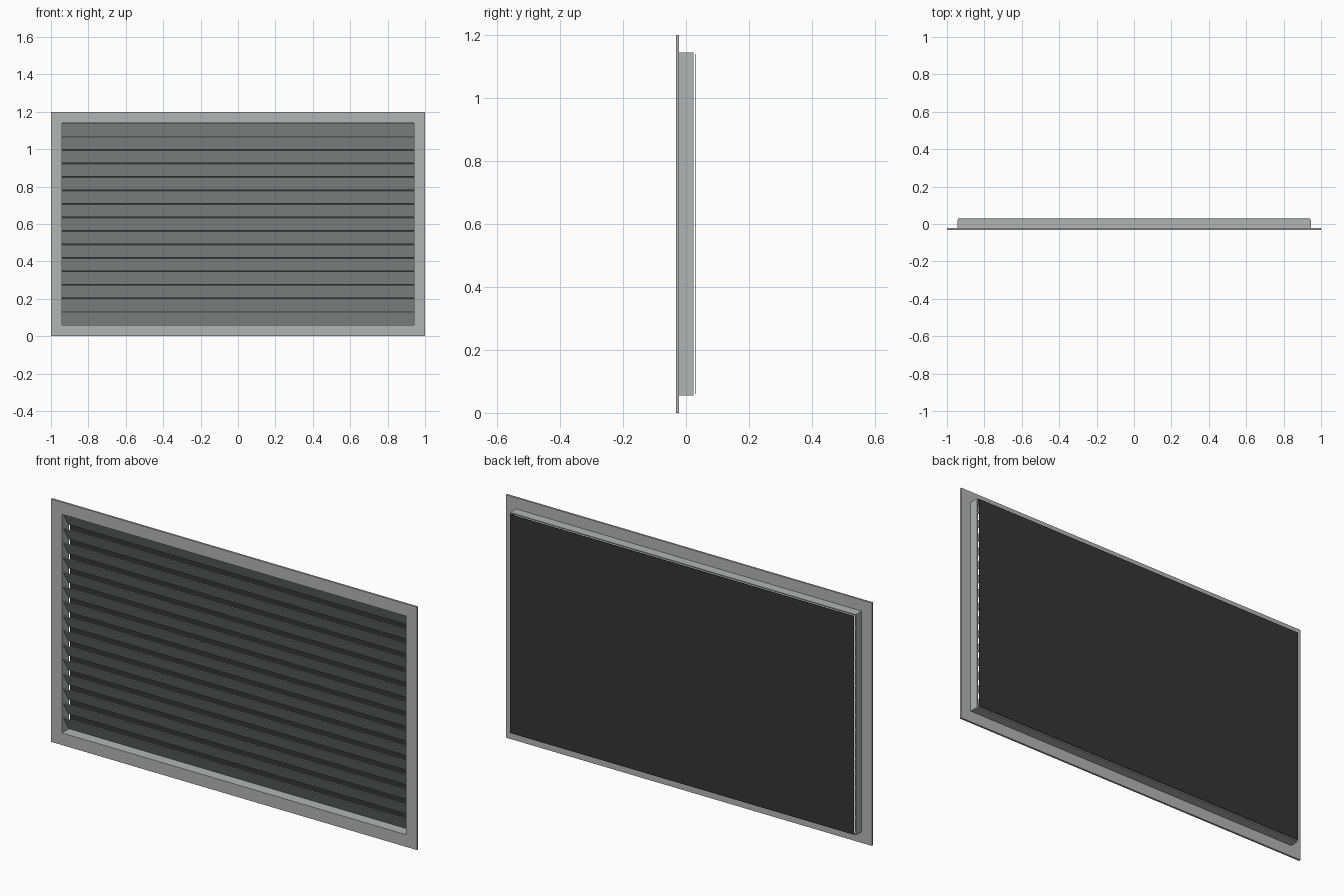
import bpy, bmesh, math
from mathutils import Matrix

if "Cube" in bpy.data.objects:
    bpy.data.objects.remove(bpy.data.objects["Cube"])


def material(name, rgb):
    m = bpy.data.materials.new(name)
    m.diffuse_color = (*rgb, 1)
    m.use_nodes = True
    m.node_tree.nodes["Principled BSDF"].inputs["Base Color"].default_value = m.diffuse_color
    return m


GREY = material("light grey metal", (0.45, 0.46, 0.455))
DARK = material("dark mesh", (0.035, 0.035, 0.035))


def finish(name, bm, mat):
    bmesh.ops.recalc_face_normals(bm, faces=bm.faces)
    me = bpy.data.meshes.new(name)
    bm.to_mesh(me)
    bm.free()
    me.materials.append(mat)
    ob = bpy.data.objects.new(name, me)
    bpy.context.collection.objects.link(ob)
    return ob


def box(name, size, loc, mat, tilt=0.0):
    bm = bmesh.new()
    bmesh.ops.create_cube(bm, size=1)
    bm.transform(Matrix.Translation(loc) @ Matrix.Rotation(tilt, 4, 'X')
                 @ Matrix.Diagonal((*size, 1)))
    return finish(name, bm, mat)


def ring(name, outer, inner, y0, y1, mat):
    """Rectangular frame centred on z = 0.6; outer/inner are half sizes."""
    bm = bmesh.new()
    loops = []
    for (hx, hz), y in ((outer, y0), (outer, y1), (inner, y1), (inner, y0)):
        loops.append([bm.verts.new((sx * hx, y, 0.6 + sz * hz))
                      for sx, sz in ((-1, -1), (1, -1), (1, 1), (-1, 1))])
    for i in range(4):
        a, b = loops[i], loops[(i + 1) % 4]
        for j in range(4):
            k = (j + 1) % 4
            bm.faces.new((a[j], a[k], b[k], b[j]))
    return finish(name, bm, mat)


# Front flange and the collar behind it
ring("front_flange", (1.0, 0.6), (0.94, 0.54), -0.032, -0.022, GREY)
ring("collar", (0.945, 0.545), (0.94, 0.54), -0.022, 0.024, GREY)

# Tilted louvre slats: front edge high, rear edge low
PITCH = 1.08 / 15
slats = box("louvre_slats", (1.88, 0.004, 0.08), (0, 0.001, 0.06 + PITCH / 2),
            GREY, math.radians(32))
arr = slats.modifiers.new("stack", 'ARRAY')
arr.count = 15
arr.use_relative_offset = False
arr.use_constant_offset = True
arr.constant_offset_displace = (0, 0, PITCH)

# Dark screen closing the back
box("back_screen", (1.88, 0.002, 1.08), (0, 0.031, 0.6), DARK)
